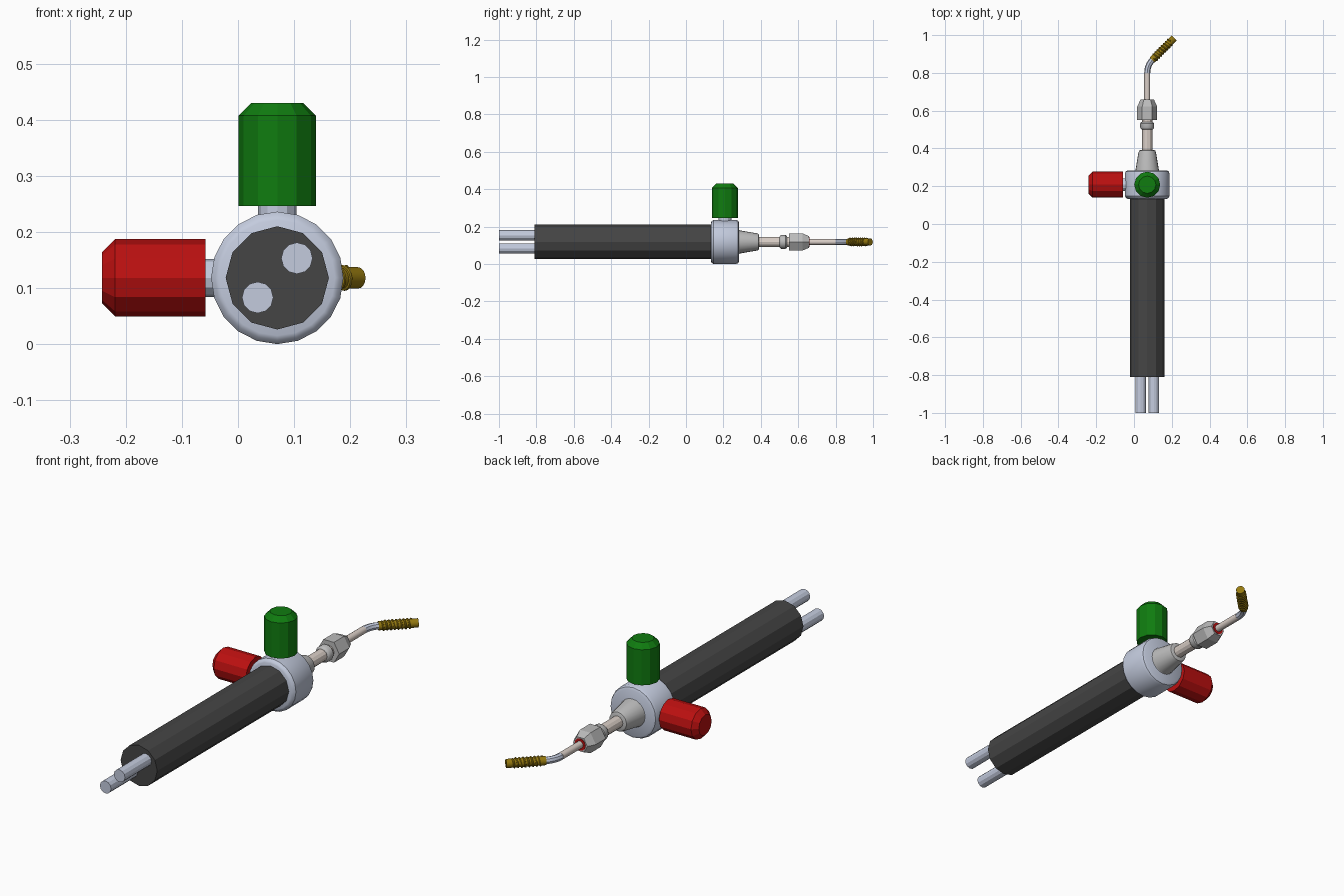
import bpy, bmesh
from math import sin, cos, pi
from mathutils import Vector

if "Cube" in bpy.data.objects:
    bpy.data.objects.remove(bpy.data.objects["Cube"])

AX, AZ = 0.07, 0.118          # torch centre line (runs along y)
Y, Z = Vector((0, 1, 0)), Vector((0, 0, 1))
CENTRE = Vector((AX, 0, AZ))


def material(name, r, g, b):
    m = bpy.data.materials.new(name)
    m.diffuse_color = (r, g, b, 1)
    m.use_nodes = True
    m.node_tree.nodes["Principled BSDF"].inputs["Base Color"].default_value = m.diffuse_color
    return m


STEEL = material("pale_steel", 0.55, 0.60, 0.73)
GREY = material("cast_grey", 0.50, 0.50, 0.50)
DARK = material("dark_grip", 0.06, 0.06, 0.06)
TAN = material("warm_metal", 0.70, 0.62, 0.57)
GREEN = material("green", 0.005, 0.20, 0.005)
RED = material("red", 0.50, 0.005, 0.005)
BRASS = material("brass", 0.30, 0.19, 0.005)


def finish(obj, mat, smooth):
    obj.data.materials.append(mat)
    if smooth:
        bpy.ops.object.select_all(action='DESELECT')
        obj.select_set(True)
        bpy.context.view_layer.objects.active = obj
        bpy.ops.object.shade_smooth_by_angle(angle=pi / 6)
    return obj


def lathe(name, profile, mat, origin=CENTRE, axis=Y, sides=12, phase=0.0, smooth=False):
    """Closed turned solid: profile is (distance along axis, radius)."""
    u = Z if abs(axis.z) < 0.1 else Vector((1, 0, 0))
    v = axis.cross(u)
    bm = bmesh.new()
    rings = []
    for t, r in profile:
        rings.append([bm.verts.new(origin + axis * t
                      + r * (cos(a) * u + sin(a) * v))
                      for a in (phase + 2 * pi * i / sides for i in range(sides))])
    for a, b in zip(rings, rings[1:]):
        for i in range(sides):
            j = (i + 1) % sides
            bm.faces.new((a[i], a[j], b[j], b[i]))
    bm.faces.new(rings[0])
    bm.faces.new(rings[-1])
    bmesh.ops.recalc_face_normals(bm, faces=bm.faces)
    me = bpy.data.meshes.new(name)
    bm.to_mesh(me)
    bm.free()
    obj = bpy.data.objects.new(name, me)
    bpy.context.collection.objects.link(obj)
    return finish(obj, mat, smooth)


def wire(name, points, radius, mat, resolution):
    """Round tube through points, turned into a mesh."""
    cu = bpy.data.curves.new(name, 'CURVE')
    cu.dimensions = '3D'
    cu.bevel_depth = radius
    cu.bevel_resolution = resolution
    cu.use_fill_caps = True
    sp = cu.splines.new('POLY')
    sp.points.add(len(points) - 1)
    for p, co in zip(sp.points, points):
        p.co = (*co, 1)
    obj = bpy.data.objects.new(name, cu)
    bpy.context.collection.objects.link(obj)
    bpy.ops.object.select_all(action='DESELECT')
    obj.select_set(True)
    bpy.context.view_layer.objects.active = obj
    bpy.ops.object.convert(target='MESH')
    obj = bpy.context.view_layer.objects.active
    obj.data.materials.clear()
    return finish(obj, mat, True)


# Grip and the two gas pipes leaving its rear end
lathe("handle", [(-0.81, 0.092), (0.14, 0.092)], DARK)
for side, label in ((-1, "lower"), (1, "upper")):
    lathe(label + "_gas_pipe", [(-1.0, 0.028), (-0.80, 0.028)], STEEL,
          CENTRE + Vector((0.035 * side, 0, 0.035 * side)))

# Valve body with rounded rims, and the cone in front of it
lathe("valve_body", [(0.133, 0.103), (0.137, 0.111), (0.147, 0.118),
                     (0.268, 0.118), (0.279, 0.113), (0.284, 0.103)],
      STEEL, sides=20, smooth=True)
lathe("front_cone", [(0.28, 0.067), (0.286, 0.062), (0.375, 0.047),
                     (0.388, 0.043), (0.391, 0.036)], GREY, sides=20, smooth=True)

# Two valve knobs on short stems
for label, axis, mat in (("oxygen", Z, GREEN), ("fuel", Vector((-1, 0, 0)), RED)):
    base = Vector((AX, 0.208, AZ))
    lathe(label + "_stem", [(0.08, 0.034), (0.14, 0.034)], STEEL, base, axis)
    lathe(label + "_knob", [(0.128, 0.069), (0.289, 0.069), (0.312, 0.046)],
          mat, base, axis)

# Mixer tube, stop ring, hexagonal nut with red seal
lathe("mixer_tube", [(0.385, 0.027), (0.56, 0.027)], TAN)
lathe("stop_ring", [(0.500, 0.028), (0.503, 0.033), (0.510, 0.037), (0.532, 0.037),
                    (0.538, 0.033), (0.541, 0.028)], GREY, sides=16, smooth=True)
lathe("hex_nut", [(0.550, 0.053), (0.622, 0.053), (0.658, 0.036)],
      GREY, sides=6, phase=pi / 6)
lathe("nut_seal", [(0.65, 0.027), (0.660, 0.027)], RED)
lathe("thin_tube", [(0.65, 0.016), (0.80, 0.016)], TAN, smooth=True, sides=16)

# 45 degree bend toward +x
R = 0.10
bend = [Vector((AX + R * (1 - cos(a)), 0.80 + R * sin(a), AZ))
        for a in (pi / 4 * i / 8 for i in range(9))]
wire("tube_bend", bend, 0.016, STEEL, 2)

# Brass nozzle with its spiral ridge
D = Vector((1, 1, 0)).normalized()
lathe("nozzle_tip", [(-0.004, 0.019), (0.162, 0.019)], BRASS, bend[-1], D,
      sides=16, smooth=True)
S = D.cross(Z)
TURNS, STEPS = 8, 16
spiral = []
for i in range(TURNS * STEPS + 1):
    a = 2 * pi * i / STEPS
    spiral.append(bend[-1] + D * (0.01 + 0.125 * i / (TURNS * STEPS))
                  + 0.0195 * (cos(a) * Z + sin(a) * S))
wire("nozzle_spiral", spiral, 0.004, BRASS, 1)
